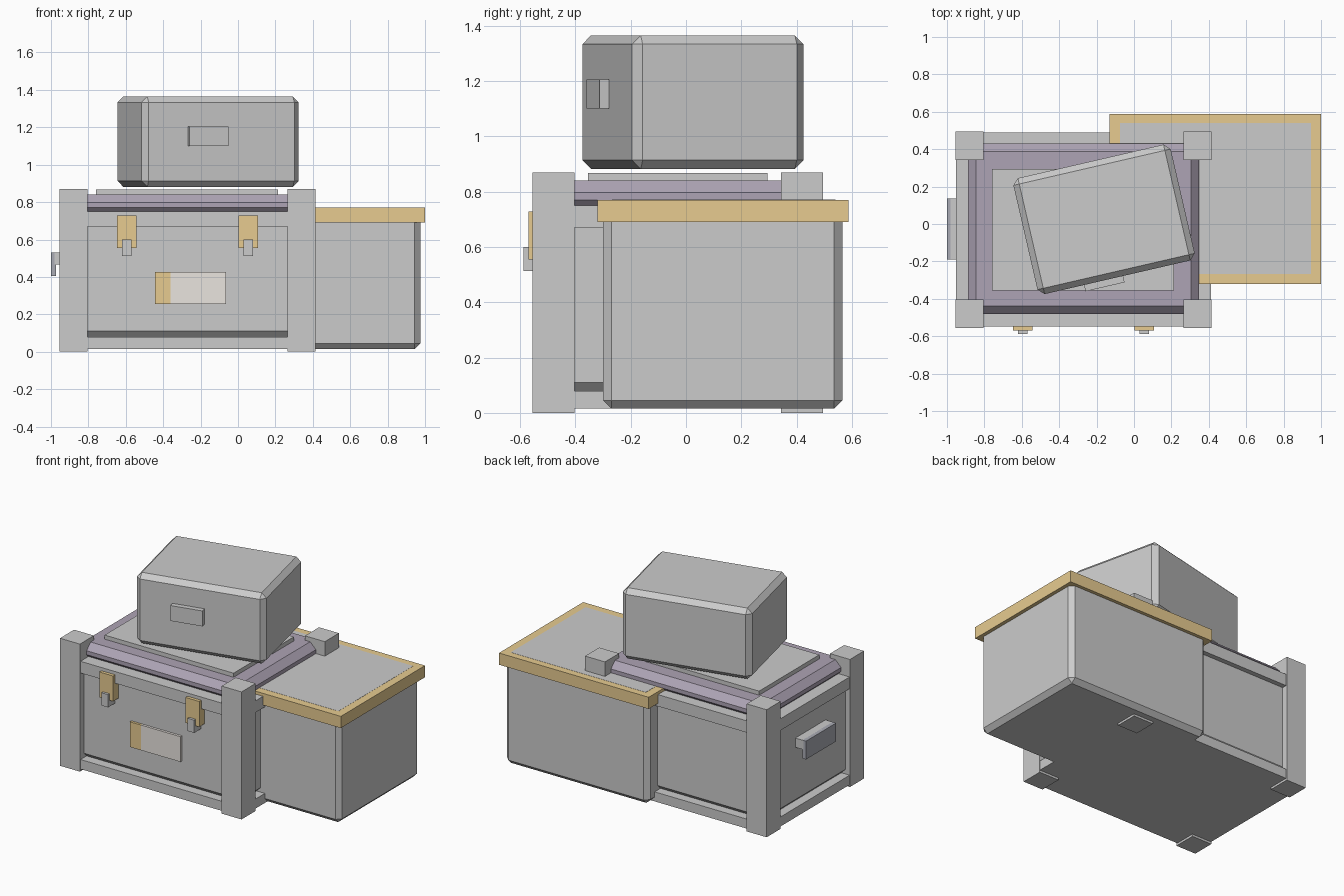
import bpy, bmesh, math
from mathutils import Vector, Matrix

if "Cube" in bpy.data.objects:
    bpy.data.objects.remove(bpy.data.objects["Cube"])


def material(name, rgb):
    m = bpy.data.materials.new(name)
    m.diffuse_color = (*rgb, 1)
    m.use_nodes = True
    m.node_tree.nodes["Principled BSDF"].inputs["Base Color"].default_value = m.diffuse_color
    return m


brass = material("brass", (0.80, 0.60, 0.28))
purple = material("purple", (0.42, 0.37, 0.46))
slate = material("slate", (0.40, 0.41, 0.46))
cream = material("cream", (0.82, 0.78, 0.74))


def box(name, x, y, z, mat=None, chamfer=0.0):
    """Box from (min, max) ranges, with an optional flat chamfer on all edges."""
    bm = bmesh.new()
    bmesh.ops.create_cube(bm, size=1)
    size = Vector((x[1] - x[0], y[1] - y[0], z[1] - z[0]))
    bmesh.ops.scale(bm, vec=size, verts=bm.verts)
    if chamfer:
        bmesh.ops.bevel(bm, geom=bm.edges[:], offset=chamfer, segments=1,
                        affect='EDGES', clamp_overlap=True)
    me = bpy.data.meshes.new(name)
    bm.to_mesh(me)
    bm.free()
    ob = bpy.data.objects.new(name, me)
    ob.location = (sum(x) / 2, sum(y) / 2, sum(z) / 2)
    bpy.context.collection.objects.link(ob)
    if mat:
        me.materials.append(mat)
    return ob


CX, CY = -0.27, -0.03   # crate centre

# Crate body between two rail frames
box("crate_body", (-0.92, 0.38), (-0.513, 0.455), (0.075, 0.745), chamfer=0.035)
for name, z in (("lower_frame", (0.015, 0.08)), ("upper_frame", (0.67, 0.75))):
    box(name, (CX - 0.683, CX + 0.683), (CY - 0.518, CY + 0.518), z)

# Corner posts
for sx, side in ((-1, "left"), (1, "right")):
    for sy, end in ((-1, "front"), (1, "back")):
        px, py = CX + sx * 0.61, CY + sy * 0.449
        box(f"{end}_{side}_post", (px - 0.075, px + 0.075),
            (py - 0.076, py + 0.076), (0, 0.87))

# Crate lid with raised panel
box("crate_lid", (-0.888, 0.348), (-0.482, 0.43), (0.727, 0.84), purple, 0.043)
box("lid_panel", (-0.758, 0.215), (-0.355, 0.295), (0.82, 0.868))

# Latches
for s, side in ((-1, "left"), (1, "right")):
    lx = CX + s * 0.325
    box(f"{side}_latch", (lx - 0.052, lx + 0.052), (-0.57, -0.51), (0.555, 0.728), brass)
    box(f"{side}_hasp", (lx - 0.025, lx + 0.025), (-0.587, -0.51), (0.513, 0.6))

# Label plate on the crate front
box("label_plate", (-0.36, -0.063), (-0.53, -0.5), (0.255, 0.427), cream)
box("label_stripe", (-0.445, -0.36), (-0.53, -0.5), (0.255, 0.427), brass)

# Carry handle on the left end
box("handle_bracket", (-0.98, -0.91), (-0.19, 0.135), (0.467, 0.53))
box("handle_grip", (-1.0, -0.973), (-0.19, 0.135), (0.405, 0.53), slate)

# Side bin with rimmed lid
box("bin_body", (-0.105, 0.975), (-0.30, 0.565), (0.015, 0.76), chamfer=0.03)
box("bin_lid", (-0.13, 1.0), (-0.32, 0.588), (0.69, 0.77), brass)
box("bin_lid_panel", (-0.075, 0.945), (-0.267, 0.54), (0.74, 0.771))

# Turned box on top with its front tag
top_box = box("top_box", (-0.4315, 0.4315), (-0.318, 0.318), (0.882, 1.365), chamfer=0.032)
tag = box("top_box_tag", (-0.183, 0.031), (-0.353, -0.31), (1.1, 1.205))
turn = Matrix.Translation((-0.16, 0.025, 0)) @ Matrix.Rotation(math.radians(13), 4, 'Z')
for ob in (top_box, tag):
    ob.matrix_world = turn @ Matrix.Translation(ob.location)
